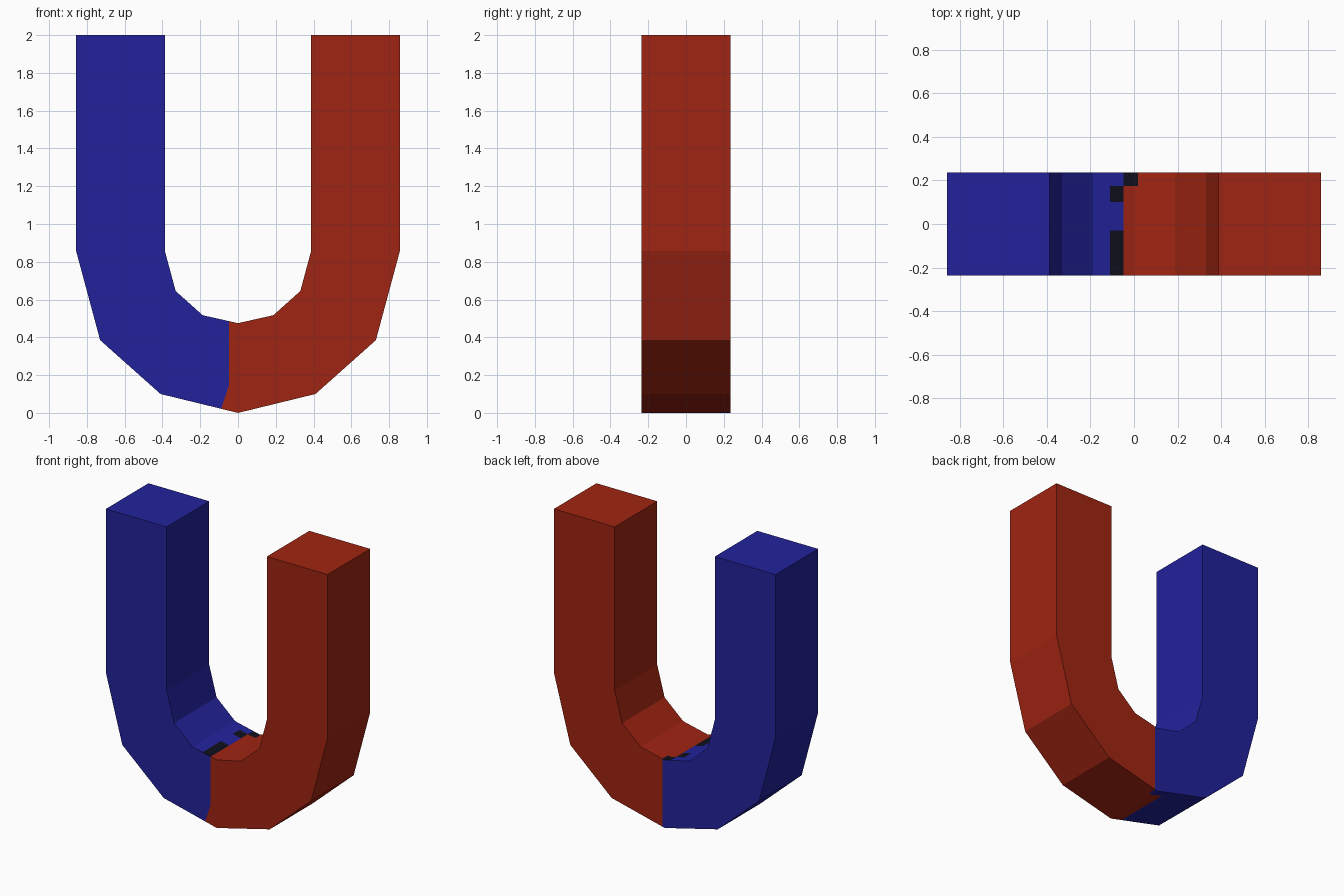
import bpy, bmesh
from mathutils import Vector

if "Cube" in bpy.data.objects:
    bpy.data.objects.remove(bpy.data.objects["Cube"])

HALF = 0.235   # half thickness
CUT = -0.047   # main colour seam
BACK = 0.018   # seam on the back face


def material(name, rgb):
    m = bpy.data.materials.new(name)
    m.diffuse_color = (*rgb, 1)
    m.use_nodes = True
    m.node_tree.nodes["Principled BSDF"].inputs["Base Color"].default_value = m.diffuse_color
    return m


mats = [material("blue", (0.016, 0.016, 0.335)),
        material("red", (0.35, 0.018, 0.006)),
        material("black", (0.005, 0.005, 0.012))]

# Half profile as (outer, inner) pairs, mirrored to the full horseshoe
half = [((0.857, 2), (0.387, 2)), ((0.857, 0.857), (0.387, 0.857)),
        ((0.73, 0.385), (0.33, 0.645)), ((0.41, 0.1), (0.187, 0.517))]
pairs = [tuple((-x, z) for x, z in p) for p in half]
pairs += [((0, 0), (0, 0.475))] + half[::-1]

# Sweep a four-cornered section along the profile
bm = bmesh.new()
rings = []
for (ox, oz), (ix, iz) in pairs:
    rings.append([bm.verts.new(c) for c in (
        (ox, -HALF, oz), (ix, -HALF, iz), (ix, HALF, iz), (ox, HALF, oz))])
for a, b in zip(rings, rings[1:]):
    for i in range(4):
        j = (i + 1) % 4
        bm.faces.new((a[i], a[j], b[j], b[i]))
bm.faces.new(rings[0])
bm.faces.new(rings[-1])

# Cut the bottom bend along the colour seams
cuts = [((x, 0, 0), (1, 0, 0)) for x in (-0.11, -0.09, CUT, BACK)]
cuts += [((0, y, 0), (0, 1, 0)) for y in (-0.03, 0.1, 0.175)]
cuts.append(((-0.05, 0, 0.14), (3, 0, -1)))
for co, no in cuts:
    faces = [f for f in bm.faces
             if all(abs(v.co.x) < 0.42 and v.co.z < 0.6 for v in f.verts)]
    edges = {e for f in faces for e in f.edges}
    verts = {v for f in faces for v in f.verts}
    bmesh.ops.bisect_plane(bm, geom=list(verts) + list(edges) + faces, dist=1e-5,
                           plane_co=Vector(co), plane_no=Vector(no).normalized())
bmesh.ops.recalc_face_normals(bm, faces=bm.faces)


def colour(f):
    x, y, z = f.calc_center_median()
    n = f.normal
    if n.y < -0.9:                        # front, with a slanted lower seam
        return int(x > CUT or x + 0.05 > (z - 0.14) / 3)
    if n.y > 0.9:                         # back
        return int(x > BACK)
    if n.z > 0.5:                         # inside of the bend, worn dark patches
        if y > 0.175:
            return 2 if CUT < x < BACK else int(x > CUT)
        if -0.11 < x < CUT and (y < -0.03 or y > 0.1):
            return 2
        return int(x > CUT)
    if n.z < -0.5:                        # underside
        return int(x > (BACK if y > 0.175 else -0.09))
    return int(x > 0)


for f in bm.faces:
    f.material_index = colour(f)

mesh = bpy.data.meshes.new("horseshoe_magnet")
bm.to_mesh(mesh)
bm.free()
for m in mats:
    mesh.materials.append(m)
bpy.context.collection.objects.link(bpy.data.objects.new("horseshoe_magnet", mesh))
